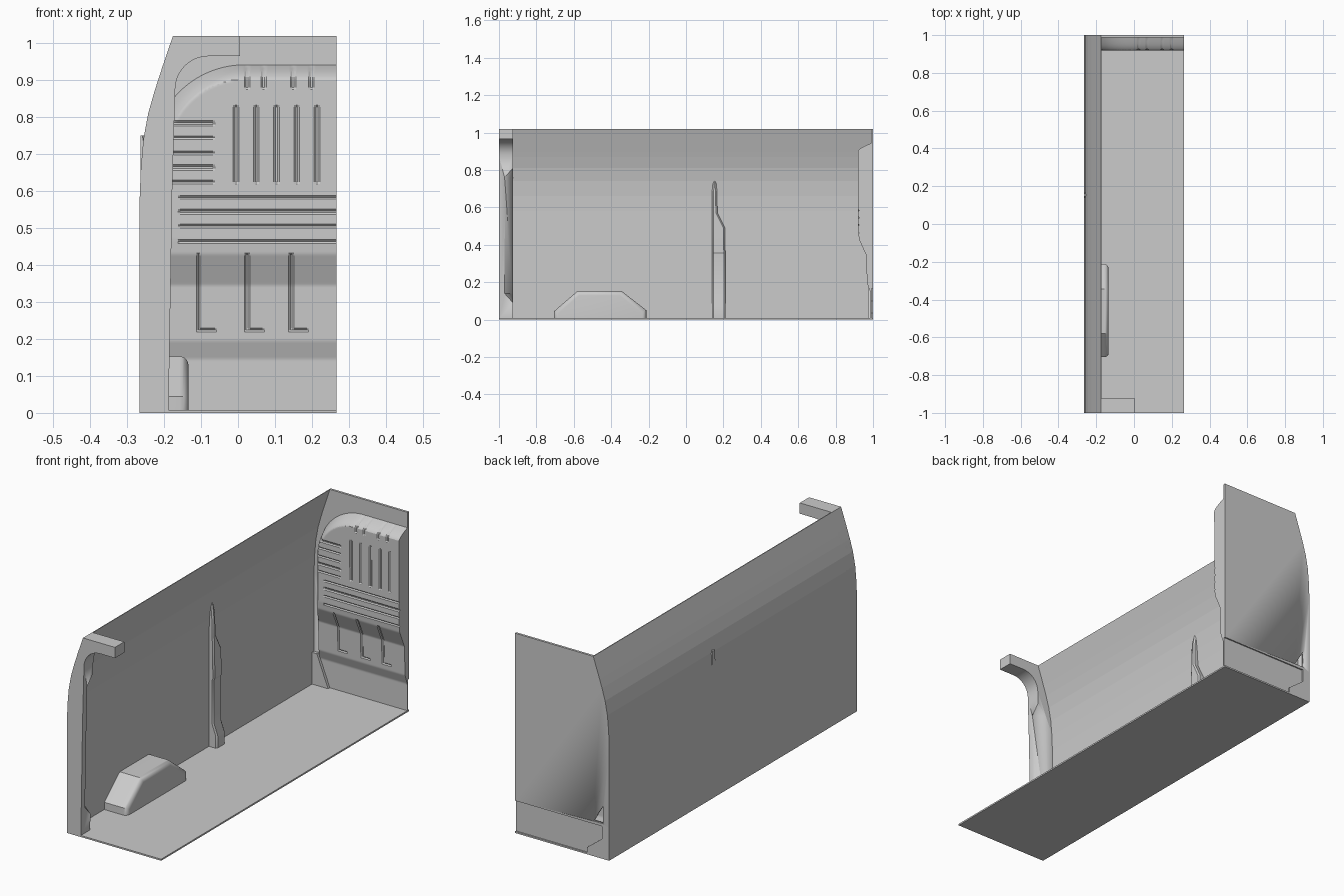
import bpy, bmesh, math
from mathutils import Vector

if "Cube" in bpy.data.objects:
    bpy.data.objects.remove(bpy.data.objects["Cube"])


def finish(name, bm, angle=30):
    bmesh.ops.recalc_face_normals(bm, faces=bm.faces)
    me = bpy.data.meshes.new(name)
    bm.to_mesh(me)
    bm.free()
    me.shade_smooth()
    me.set_sharp_from_angle(angle=math.radians(angle))
    ob = bpy.data.objects.new(name, me)
    bpy.context.collection.objects.link(ob)
    return ob


def prism(name, pts, y0, y1, angle=30):
    """Extrude an (x, z) outline along y."""
    bm = bmesh.new()
    f = bm.faces.new([bm.verts.new((x, y0, z)) for x, z in pts])
    r = bmesh.ops.extrude_face_region(bm, geom=[f])
    bmesh.ops.translate(bm, vec=(0, y1 - y0, 0),
                        verts=[v for v in r['geom'] if isinstance(v, bmesh.types.BMVert)])
    return finish(name, bm, angle)


def hull(name, pts):
    bm = bmesh.new()
    for p in pts:
        bm.verts.new(p)
    bmesh.ops.convex_hull(bm, input=bm.verts)
    return finish(name, bm)


def subtract(ob, cutter):
    m = ob.modifiers.new("cut", 'BOOLEAN')
    m.operation, m.object, m.solver = 'DIFFERENCE', cutter, 'EXACT'
    cutter.hide_render = True
    cutter.hide_set(True)


def lerp(table, z):
    for (z0, a), (z1, b) in zip(table, table[1:]):
        if z <= z1:
            return a + (b - a) * (z - z0) / (z1 - z0)
    return table[-1][1]


W, H = 0.266, 1.02
# outer side profile, bottom to top
side = [(-W, 0), (-W, .58), (-.263, .66), (-.256, .74), (-.243, .81), (-.226, .87), (-.205, .935), (-.176, H)]

# floor and thin curved side wall
prism("floor", [(-W, 0), (W, 0), (W, .008), (-W, .008)], -1, 1)
prism("side_wall", side + [(x + .004, z) for x, z in reversed(side)], -1, 1, 1)

# front door frame with curved upper corner
arc = [(-.08 - .09 * math.cos(math.radians(a)), .875 + .09 * math.sin(math.radians(a))) for a in range(0, 91, 9)]
frame = prism("front_frame", side + [(.005, H), (.005, .965)] + arc[::-1] + [(-.178, .6), (-.188, 0)], -1, -.925)


def inner(z):
    return lerp([(0, -.188), (.6, -.178), (.875, -.170)], z)


# long tapered chamfer on the rear inner corner of the frame
pts = []
for z in (.14, .76):
    x = inner(z)
    pts += [(x, -.97, z), (x + .03, -.99, z), (x - .045, -.925, z), (x - .05, -.915, z), (x + .05, -.9, z)]
for z in (.09, .81):
    pts += [(inner(z), -.925, z), (inner(z) + .02, -.915, z)]
subtract(frame, hull("frame_chamfer_cutter", pts))

# wheel arch box with rounded top and inner edges
bm = bmesh.new()
prof = [(-.705, .004), (-.705, .045), (-.58, .153), (-.345, .153), (-.212, .05), (-.212, .004)]
f = bm.faces.new([bm.verts.new((-.264, y, z)) for y, z in prof])
r = bmesh.ops.extrude_face_region(bm, geom=[f])
top = [v for v in r['geom'] if isinstance(v, bmesh.types.BMVert)]
bmesh.ops.translate(bm, vec=(.13, 0, 0), verts=top)
edges = [e for e in bm.edges if all(v.co.x > -.2 for v in e.verts) and not all(v.co.z < .01 for v in e.verts)]
bmesh.ops.bevel(bm, geom=edges, offset=.024, segments=5, affect='EDGES', profile=.5)
finish("wheel_arch", bm, 35)

# side pillar: stacked sections (z, y0, y1, inner x)
secs = [(.004, .14, .21, -.218), (.07, .14, .21, -.218), (.125, .14, .21, -.238), (.35, .14, .21, -.238),
        (.36, .14, .21, -.234), (.49, .14, .208, -.236), (.57, .14, .168, -.238), (.69, .14, .165, -.241),
        (.75, .145, .162, -.253)]
bm = bmesh.new()
rings = []
for z, a, b, x in secs:
    rings.append([bm.verts.new(p) for p in
                  ((-.264, a, z), (x - .006, a, z), (x, a + .008, z), (x, b - .008, z), (x - .006, b, z), (-.264, b, z))])
for p, q in zip(rings, rings[1:]):
    for i in range(6):
        j = (i + 1) % 6
        bm.faces.new((p[i], p[j], q[j], q[i]))
bm.faces.new(rings[0])
bm.faces.new(rings[-1])
finish("side_pillar", bm, 20)

# rear bulkhead backing plates, with a triangular opening and corner bracket
plate = prism("bulkhead_plate", [(-W, .165)] + side[1:] + [(W, H), (W, .165)], .988, 1)
subtract(plate, prism("gusset_cutter", [(-.175, .18), (-.23, .27), (-.23, .18)], .9, 1.1))
prism("bulkhead_lower_plate", [(-W, 0), (W, 0), (W, .17), (-W, .17)], .987, .993)
prism("corner_bracket", [(-W, 0), (-.14, 0), (-.14, .035), (-.225, .1), (-.225, .17), (-W, .17)], .990, 1)
# foot gusset inside the corner
hull("foot_gusset", [(x, y, z) for x, z in ((-.262, .004), (-.17, .004), (-.2, .06), (-.235, .17), (-.262, .17))
                     for y in (.972, .99)])

# pressed bulkhead panel: height field with rounded outline and grooves
DEPTH = [(0, .986), (.145, .986), (.195, .968), (.345, .963), (.43, .925), (.47, .921), (1, .919)]
GROOVES = [(x, x + .008, .62, .83) for x in (-.01, .045, .1, .155, .21)]          # upper vertical ribs
GROOVES += [(-.16, .27, z, z + .007) for z in (.46, .50, .54, .58)]               # cross ribs
GROOVES += [(-.24, -.065, z, z + .007) for z in (.62, .66, .70, .74, .78)]        # left steps
GROOVES += [(x, x + .007, .875, .95) for x in (.02, .065, .145, .195)]            # top notches
GROOVES += [(x, x + .007, .22, .43) for x in (-.11, .02, .14)]                    # lower ribs
GROOVES += [(x, x + .05, .22, .227) for x in (-.11, .02, .14)]
L, T, R = -.232, .942, .25


def inside(x, z):
    """Distance inside the rounded panel outline."""
    cx, cz = L + R, T - R
    if x < cx and z > cz:
        return R - math.hypot(x - cx, z - cz)
    return min(x - L, T - z)


def panel_y(x, z):
    d = inside(x, z)
    t = max(0, min(1, d / .042))
    y = max(lerp(DEPTH, z), .989 - .072 * (t + .15 * math.sin(t * math.pi)))
    if any(a <= x <= b and c <= z <= e for a, b, c, e in GROOVES):
        y += .005
    return min(y, .989)


NX, NZ = 100, 180
bm = bmesh.new()
grid = []
for j in range(NZ + 1):
    z = .006 + (T - .006) * j / NZ
    row = []
    for i in range(NX + 1):
        x = L + (W - L) * i / NX
        xx, zz = x, z
        # pull grid points beyond the rounded corner back onto the outline
        c = Vector((x - L - R, z - T + R))
        if x < L + R and z > T - R and c.length > R:
            c *= R / c.length
            xx, zz = L + R + c.x, T - R + c.y
        row.append(bm.verts.new((xx, panel_y(xx, zz), zz)))
    grid.append(row)
for j in range(NZ):
    for i in range(NX):
        bm.faces.new((grid[j][i], grid[j][i + 1], grid[j + 1][i + 1], grid[j + 1][i]))
# close the cut side of the pressing
back = [bm.verts.new((W, .991, row[-1].co.z)) for row in grid]
for j in range(NZ):
    bm.faces.new((grid[j][-1], back[j], back[j + 1], grid[j + 1][-1]))
bmesh.ops.dissolve_degenerate(bm, dist=1e-5, edges=bm.edges)
finish("bulkhead_panel", bm, 25)
